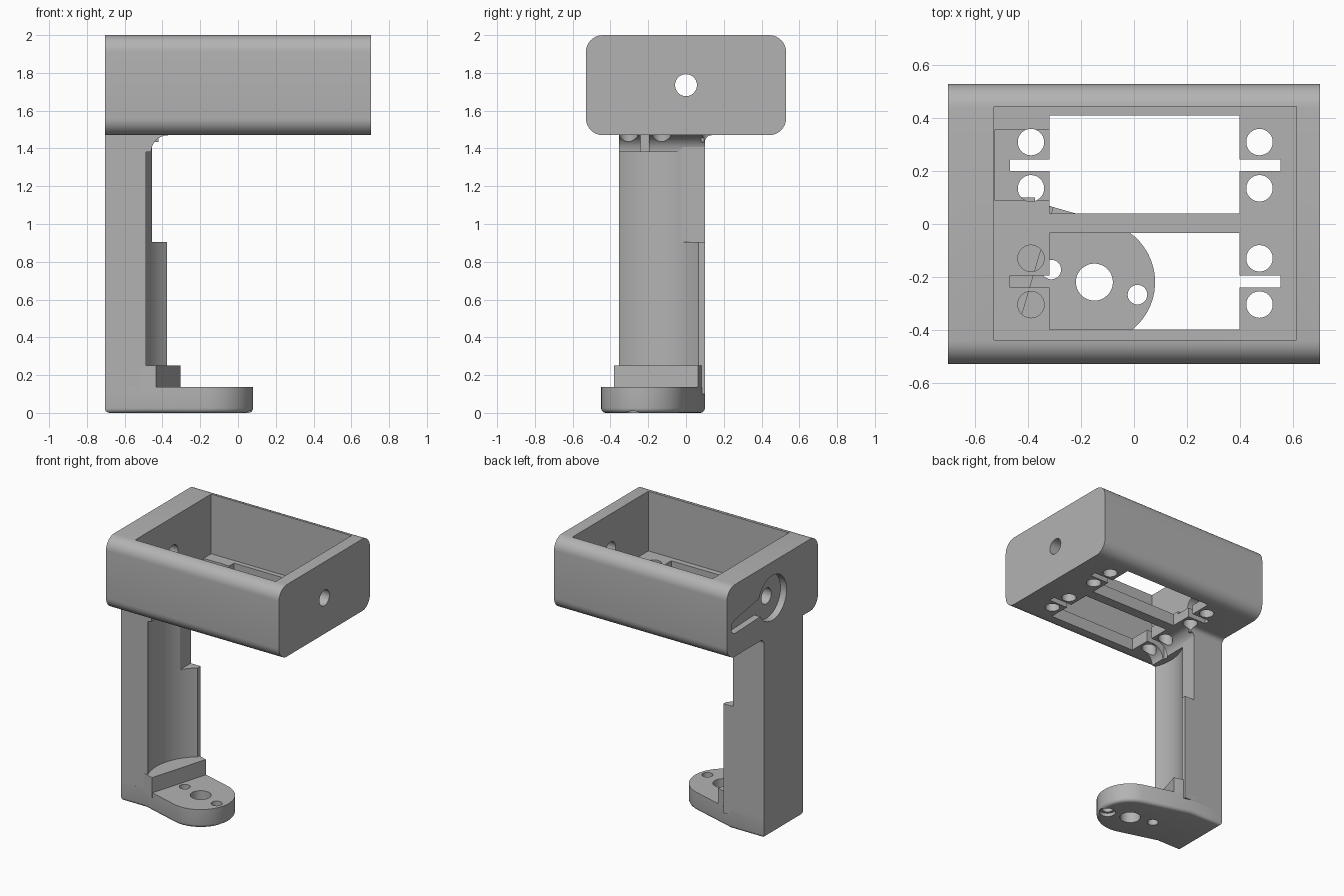
import bpy, bmesh, math
from mathutils import Vector

if "Cube" in bpy.data.objects:
    bpy.data.objects.remove(bpy.data.objects["Cube"])

grey = bpy.data.materials.new("plain grey")
grey.diffuse_color = (0.45, 0.45, 0.45, 1)
grey.use_nodes = True
grey.node_tree.nodes["Principled BSDF"].inputs["Base Color"].default_value = grey.diffuse_color


def arc(cx, cy, r, a0, a1, n):
    """Points on an arc, angles in degrees."""
    return [(cx + r * math.cos(math.radians(a0 + (a1 - a0) * i / n)),
             cy + r * math.sin(math.radians(a0 + (a1 - a0) * i / n))) for i in range(n + 1)]


def rect(u0, u1, v0, v1):
    return [(u0, v0), (u1, v0), (u1, v1), (u0, v1)]


def prism(name, pts, lo, hi, axis="z", bottom_round=0):
    """Extrude a 2D profile between lo and hi along an axis."""
    place = {"x": lambda u, v, w: (w, u, v),
             "y": lambda u, v, w: (u, w, v),
             "z": lambda u, v, w: (u, v, w)}[axis]
    bm = bmesh.new()
    a = [bm.verts.new(place(u, v, lo)) for u, v in pts]
    b = [bm.verts.new(place(u, v, hi)) for u, v in pts]
    n = len(pts)
    bm.faces.new(a)
    bm.faces.new(b)
    for i in range(n):
        j = (i + 1) % n
        bm.faces.new((a[i], a[j], b[j], b[i]))
    bmesh.ops.recalc_face_normals(bm, faces=bm.faces)
    if bottom_round:
        low = [e for e in bm.edges if all(abs(v.co.z - lo) < 1e-6 for v in e.verts)]
        bmesh.ops.bevel(bm, geom=low, offset=bottom_round, segments=4,
                        profile=0.5, affect="EDGES")
    me = bpy.data.meshes.new(name)
    bm.to_mesh(me)
    bm.free()
    me.materials.append(grey)
    ob = bpy.data.objects.new(name, me)
    bpy.context.collection.objects.link(ob)
    return ob


def cylinder(u, v, r, lo, hi, axis="z"):
    return prism("hole_cutter", arc(u, v, r, 0, 352.5, 47), lo, hi, axis)


def cut(ob, cutters):
    """Subtract every cutter from the part."""
    bpy.context.view_layer.objects.active = ob
    for c in cutters:
        m = ob.modifiers.new("cut", "BOOLEAN")
        m.operation, m.solver, m.object = "DIFFERENCE", "EXACT", c
        bpy.ops.object.modifier_apply(modifier=m.name)


def remove(cutters):
    for c in cutters:
        bpy.data.objects.remove(c)


# Box shell with rounded long edges
y, z0, z1, r = 0.53, 1.47, 2.0, 0.09
profile = (arc(y - r, z1 - r, r, 0, 90, 8) + arc(-y + r, z1 - r, r, 90, 180, 8)
           + arc(-y + r, z0 + r, r, 180, 270, 8) + arc(y - r, z0 + r, r, 270, 360, 8))
box = prism("box_shell", profile, -0.705, 0.705, "x")

# Floor openings, clip slots and screw holes
floor_cuts = []
for y0, y1, s0, s1, holes in ((0.04, 0.41, 0.2, 0.245, (0.31, 0.135)),
                              (-0.40, -0.035, -0.24, -0.195, (-0.13, -0.305))):
    floor_cuts.append(prism("opening_cutter", rect(-0.32, 0.40, y0, y1), 1.3, 1.7))
    floor_cuts.append(prism("slot_cutter", rect(-0.47, 0.555, s0, s1), 1.3, 1.7))
    for hy in holes:
        for hx in (-0.39, 0.475):
            floor_cuts.append(cylinder(hx, hy, 0.05, 1.3, 1.7))

# Cavity, end holes and the lever-shaped pocket on the left end
tip, hub = (0.43, 1.69), (0.0, 1.735)
ang = math.degrees(math.atan2(tip[1] - hub[1], tip[0] - hub[0]))
arm = arc(*hub, 0.08, ang + 90, ang + 270, 12) + arc(*tip, 0.05, ang - 90, ang + 90, 12)
shell_cuts = [prism("cavity_cutter", rect(-0.53, 0.615, -0.44, 0.445), 1.56, 2.2),
              prism("recess_cutter", rect(-0.529, -0.30, 0.09, 0.355), 1.54, 1.7),
              cylinder(*hub, 0.058, -1, 1, "x"),
              cylinder(*hub, 0.165, -1, -0.655, "x"),
              prism("arm_cutter", arm, -1, -0.656, "x")]
cut(box, shell_cuts + floor_cuts)

# Leg with a round channel down its inner side
axis_xy = (-0.15, -0.22)
channel = arc(*axis_xy, 0.363, 201.8, 128.3, 24)
leg = prism("leg", [(-0.705, -0.355)] + channel + [(-0.375, 0.1), (-0.705, 0.1)], 0.1, 1.475)
notch = prism("notch_cutter", rect(-0.455, -0.2, -0.04, 0.2), 0.905, 1.6)
cut(leg, [notch])

# Concave fillets where the leg meets the box
f = 0.09
inner = prism("inner_fillet",
              [(-0.56, 1.475), (-0.56, 1.47 - f)] + arc(-0.46 + f, 1.47 - f, f, 180, 90, 8)
              + [(-0.46 + f, 1.475)], -0.355, 0.1, "y")
g = 0.035
back = prism("back_fillet",
             [(0.08, 1.475), (0.08, 1.47 - g)] + arc(0.1 + g, 1.47 - g, g, 180, 90, 6)
             + [(0.1 + g, 1.475)], -0.705, -0.42, "x")
for part in (inner, back):
    cut(part, floor_cuts)

# Foot: tapered plate running at a slight angle to a round end
d = Vector((0.96, -0.28)).normalized()
a = math.degrees(math.atan2(d.y, d.x))
foot = prism("foot", [(-0.43, 0.1), (-0.705, 0.1), (-0.705, -0.355), (-0.505, -0.355)]
             + arc(*axis_xy, 0.23, a - 90, a + 90, 28), 0, 0.137, "z", 0.025)
ends = [Vector(axis_xy) + d * s for s in (-0.17, 0.17)]
foot_cuts = [cylinder(*axis_xy, 0.07, -0.1, 0.3)]
for e in ends:
    foot_cuts.append(cylinder(e.x, e.y, 0.037, -0.1, 0.3))
foot_cuts.append(cylinder(ends[1].x, ends[1].y, 0.055, -0.1, 0.025))
cut(foot, foot_cuts)

# Step between the foot and the leg, with a slanted front
step = prism("step", [(-0.435, -0.38), (-0.305, 0.063), (-0.43, 0.098),
                      (-0.62, 0.098), (-0.62, -0.352), (-0.51, -0.355)], 0.1, 0.25)

remove(shell_cuts + floor_cuts + foot_cuts + [notch])

# Smooth curved faces, keep edges crisp
bpy.ops.object.select_all(action="DESELECT")
for ob in (box, leg, inner, back, foot, step):
    ob.select_set(True)
bpy.context.view_layer.objects.active = box
bpy.ops.object.shade_smooth_by_angle(angle=math.radians(30))
